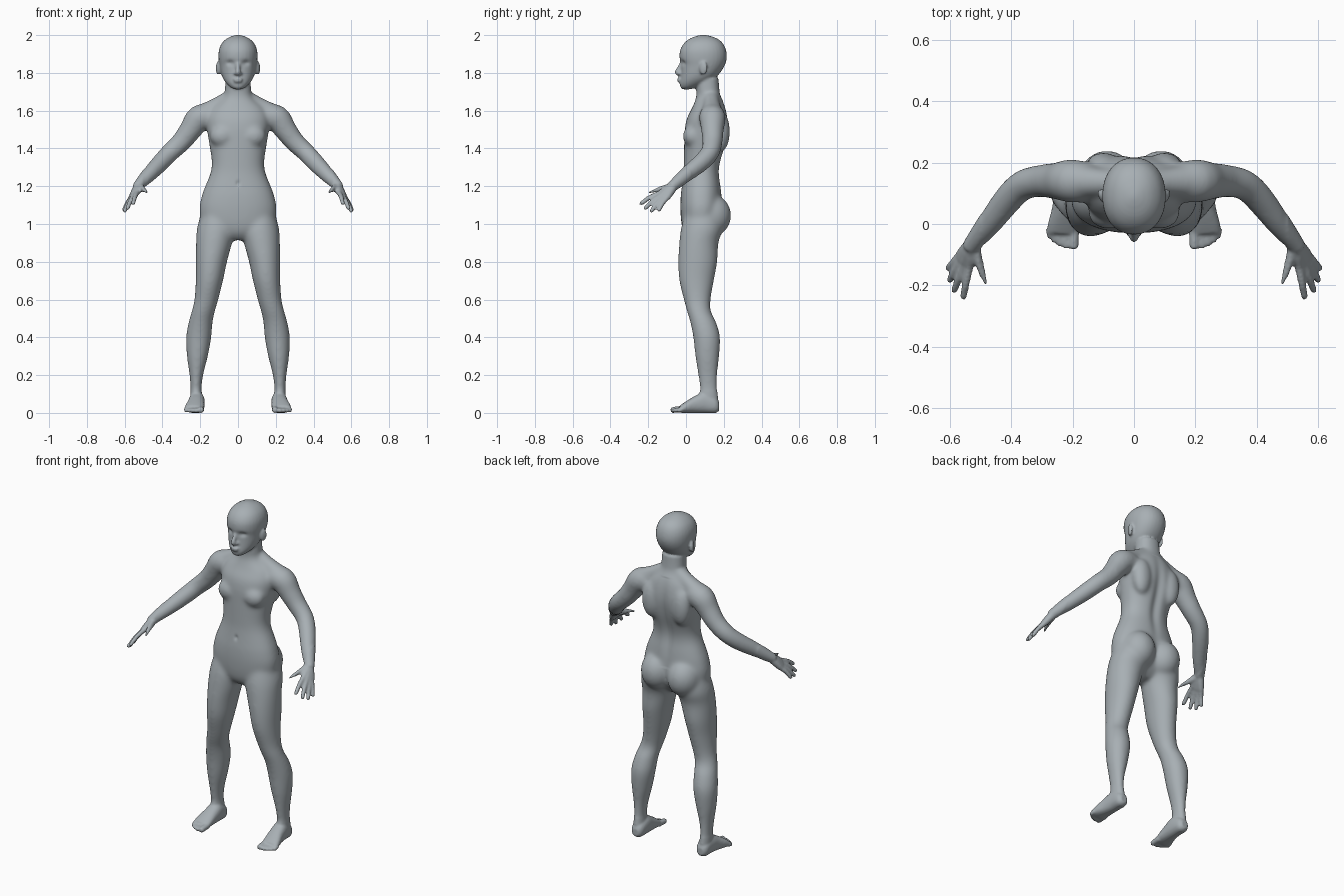
import bpy, bmesh, math
from mathutils import Vector, Matrix

cube = bpy.data.objects.get("Cube")
if cube:
    bpy.data.objects.remove(cube, do_unlink=True)

grey = bpy.data.materials.new("clay_grey")
grey.use_nodes = True
grey.diffuse_color = (0.39, 0.43, 0.455, 1)
bsdf = next(n for n in grey.node_tree.nodes if n.type == 'BSDF_PRINCIPLED')
bsdf.inputs["Base Color"].default_value = grey.diffuse_color
bsdf.inputs["Roughness"].default_value = 0.6


def resample(rows, n=4):
    """Smooth a list of section rows with a Catmull-Rom spline."""
    out = []
    last = len(rows) - 1
    for i in range(last):
        a, b, c, d = (rows[max(i - 1, 0)], rows[i], rows[i + 1], rows[min(i + 2, last)])
        for k in range(n):
            t = k / n
            out.append([q + 0.5 * t * (r - p + t * (2 * p - 5 * q + 4 * r - s + t * (3 * (q - r) + s - p)))
                        for p, q, r, s in zip(a, b, c, d)])
    return out + [list(rows[-1])]


def loft(bm, sections, power=2.0, count=32):
    """Skin sections given as (centre, half axis u, half axis v)."""
    rings = []
    for centre, u, v in sections:
        ring = []
        for i in range(count):
            a = math.tau * i / count
            c, s = math.cos(a), math.sin(a)
            x = math.copysign(abs(c) ** (2 / power), c)
            y = math.copysign(abs(s) ** (2 / power), s)
            ring.append(bm.verts.new(centre + u * x + v * y))
        rings.append(ring)
    for low, high in zip(rings, rings[1:]):
        for i in range(count):
            j = (i + 1) % count
            bm.faces.new((low[i], low[j], high[j], high[i]))
    bm.faces.new(rings[0][::-1])
    bm.faces.new(rings[-1])


def column(bm, rows, side=1, power=2.0):
    """Upright part; rows are height, inner x, outer x, front y, back y."""
    loft(bm, [(Vector((side * (a + b) / 2, (f + k) / 2, z)),
               Vector(((b - a) / 2, 0, 0)), Vector((0, (k - f) / 2, 0)))
              for z, a, b, f, k in resample(rows)], power)


def tube(bm, rows, side=1, count=20):
    """Round part along a path; rows are x, y, z, radius."""
    rows = resample(rows)
    pts = [Vector((side * r[0], r[1], r[2])) for r in rows]
    ref = Vector((side * 0.7, 0.5, 0.5))
    sections = []
    for i, p in enumerate(pts):
        t = (pts[min(i + 1, len(pts) - 1)] - pts[max(i - 1, 0)]).normalized()
        u = t.cross(ref).normalized()
        sections.append((p, u * rows[i][3], t.cross(u) * rows[i][3]))
    loft(bm, sections, count=count)


def digit(bm, base, tip, r, side, bend=0.008):
    """Finger or toe with a slightly raised middle and rounded tip."""
    a, b = Vector(base), Vector(tip)
    mid = a.lerp(b, 0.5) + Vector((0, 0, bend))
    near = mid.lerp(b, 0.8)
    tube(bm, [(*a, r * 1.1), (*mid, r), (*near, r * 0.9), (*b, r * 0.45)], side, 12)


def ball(bm, centre, radii, side=1, turn=0):
    m = (Matrix.Translation((side * centre[0], centre[1], centre[2]))
         @ Matrix.Rotation(side * turn, 4, 'Z') @ Matrix.Diagonal((*radii, 1)))
    bmesh.ops.create_uvsphere(bm, u_segments=24, v_segments=16, radius=1, matrix=m)


def finish(bm, name):
    bmesh.ops.recalc_face_normals(bm, faces=bm.faces)
    mesh = bpy.data.meshes.new(name)
    bm.to_mesh(mesh)
    bm.free()
    mesh.materials.append(grey)
    mesh.shade_smooth()
    obj = bpy.data.objects.new(name, mesh)
    bpy.context.collection.objects.link(obj)
    return obj


bm = bmesh.new()

# Torso and neck: height, half width, front, back
torso = [(.915, .04, .02, .11), (.95, .13, -.01, .15), (1.0, .19, -.024, .18),
         (1.08, .205, -.03, .192), (1.15, .192, -.028, .19), (1.2, .174, -.022, .185),
         (1.27, .146, -.014, .177), (1.33, .139, -.012, .185), (1.42, .152, -.01, .212),
         (1.5, .164, -.007, .225), (1.56, .165, .005, .222), (1.61, .145, .03, .212),
         (1.645, .105, .045, .2), (1.67, .08, .053, .187), (1.7, .07, .055, .178),
         (1.77, .066, .05, .172)]
column(bm, [(z, -w, w, f, b) for z, w, f, b in torso], power=2.25)

# Head and face
head = [(1.713, .018, -.018, .02), (1.724, .04, -.029, .06), (1.745, .062, -.033, .11),
        (1.77, .079, -.03, .15), (1.8, .09, -.027, .18), (1.84, .098, -.026, .205),
        (1.88, .103, -.034, .216), (1.92, .101, -.031, .212), (1.955, .087, -.012, .196),
        (1.98, .062, .018, .168), (1.994, .034, .052, .132), (2.001, .008, .08, .1)]
column(bm, [(z, -w, w, f, b) for z, w, f, b in head], power=2.15)
tube(bm, [(0, -.02, 1.86, .009), (0, -.034, 1.83, .011), (0, -.046, 1.803, .014), (0, -.035, 1.793, .01)])
for z, w in ((1.766, .026), (1.755, .021)):
    ball(bm, (0, -.034, z), (w, .013, .007))

leg = [(1.07, .04, .19, 0, .18), (.98, .012, .217, -.026, .195), (.9, .031, .222, -.036, .172),
       (.8, .058, .224, -.041, .166), (.7, .079, .224, -.036, .148), (.6, .104, .231, -.012, .131),
       (.54, .121, .245, .004, .132), (.48, .134, .262, .022, .16), (.4, .141, .275, .038, .181),
       (.3, .159, .271, .049, .176), (.2, .184, .257, .064, .166), (.13, .192, .252, .073, .165),
       (.08, .189, .253, .07, .17), (.03, .19, .25, .08, .172)]
# Foot: x, y, z, half width, half height
foot = [(.218, .176, .035, .02, .022), (.218, .155, .042, .036, .043), (.218, .1, .055, .042, .056),
        (.222, .05, .045, .045, .046), (.229, 0, .03, .051, .031), (.232, -.032, .02, .05, .019)]
toes = [(.196, -.082, .017), (.221, -.08, .0125), (.241, -.072, .012), (.259, -.06, .0115), (.275, -.045, .011)]
trapezius = [(.03, .13, 1.672, .045), (.1, .135, 1.632, .045), (.16, .138, 1.592, .056), (.205, .14, 1.56, .068)]
arm = [(.14, .135, 1.57, .065), (.205, .14, 1.56, .071), (.25, .14, 1.5, .061), (.3, .14, 1.435, .054),
       (.36, .127, 1.378, .05), (.41, .08, 1.325, .048), (.47, .002, 1.262, .041), (.522, -.062, 1.208, .03),
       (.534, -.08, 1.195, .026)]
wrist = (.524, -.062, 1.205)
fingers = [((.535, -.135, 1.165), (.557, -.245, 1.103)), ((.552, -.128, 1.153), (.587, -.222, 1.077)),
           ((.562, -.115, 1.143), (.602, -.188, 1.062)), ((.566, -.1, 1.138), (.607, -.147, 1.067))]

for side in (1, -1):
    column(bm, leg, side)
    loft(bm, [(Vector((side * x, y, z)), Vector((w, 0, 0)), Vector((0, 0, h)))
              for x, y, z, w, h in resample(foot)], 2.3)
    for x, tip, r in toes:
        digit(bm, (x, -.015, .02), (x, tip, r * 0.85), r, side, 0)
    ball(bm, (.088, .135, 1.045), (.097, .105, .112), side)    # buttock
    ball(bm, (.1, .185, 1.49), (.058, .048, .11), side)        # shoulder blade
    ball(bm, (.082, .035, 1.465), (.068, .052, .06), side)     # chest
    ball(bm, (.105, .092, 1.825), (.011, .023, .036), side, -0.35)  # ear
    ball(bm, (.012, -.032, 1.797), (.01, .012, .009), side)    # nostril wing
    tube(bm, trapezius, side)
    tube(bm, arm, side)
    # Hand
    for base, tip in fingers:
        tube(bm, [(*wrist, .023), (*Vector(wrist).lerp(Vector(base), .5), .021), (*base, .0155)], side)
        digit(bm, base, tip, .0125, side)
    tube(bm, [(.522, -.07, 1.2, .02), (.508, -.108, 1.19, .018), (.493, -.155, 1.18, .0135),
              (.484, -.19, 1.168, .011), (.481, -.205, 1.162, .006)], side)

# Fuse the parts into one skin
rough = finish(bm, "rough_body")
remesh = rough.modifiers.new("fuse", 'REMESH')
remesh.mode = 'VOXEL'
remesh.voxel_size = 0.0065
fused = bpy.data.meshes.new_from_object(rough.evaluated_get(bpy.context.evaluated_depsgraph_get()))
bpy.data.objects.remove(rough, do_unlink=True)
bm = bmesh.new()
bm.from_mesh(fused)
bpy.data.meshes.remove(fused)


def relax(verts, times):
    for _ in range(times):
        bmesh.ops.smooth_vert(bm, verts=verts, factor=0.5, use_axis_x=True, use_axis_y=True, use_axis_z=True)


# Soften the joins, keeping hands, feet and face crisper
relax([v for v in bm.verts if .12 < v.co.z < 1.7 and abs(v.co.x) < .5], 22)
relax(list(bm.verts), 2)


def bump(d, size):
    return math.exp(-(d / size) ** 2)


# Sculpt eye sockets, spine and navel, and flatten the soles
for v in bm.verts:
    x, y, z = v.co
    if z > 1.8 and y < .04:
        v.co.y += .011 * bump(abs(x) - .042, .02) * bump(z - 1.853, .014)
    elif 1.1 < z < 1.65 and y > .12:
        v.co.y -= .014 * bump(x, .028) * bump(z - 1.38, .2)
    elif 1.15 < z < 1.3 and y < .05:
        v.co.y += .007 * bump(x, .01) * bump(z - 1.215, .014)
    v.co.z = max(v.co.z, 0)
finish(bm, "body")

# Eyes with upper lids
for side, label in ((1, "left_eye"), (-1, "right_eye")):
    bm = bmesh.new()
    ball(bm, (.042, .013, 1.853), (.019, .017, .012), side)
    tube(bm, [(.021, .004, 1.852, .003), (.033, -.003, 1.861, .004),
              (.047, -.003, 1.862, .004), (.064, .008, 1.853, .003)], side, 10)
    finish(bm, label)
